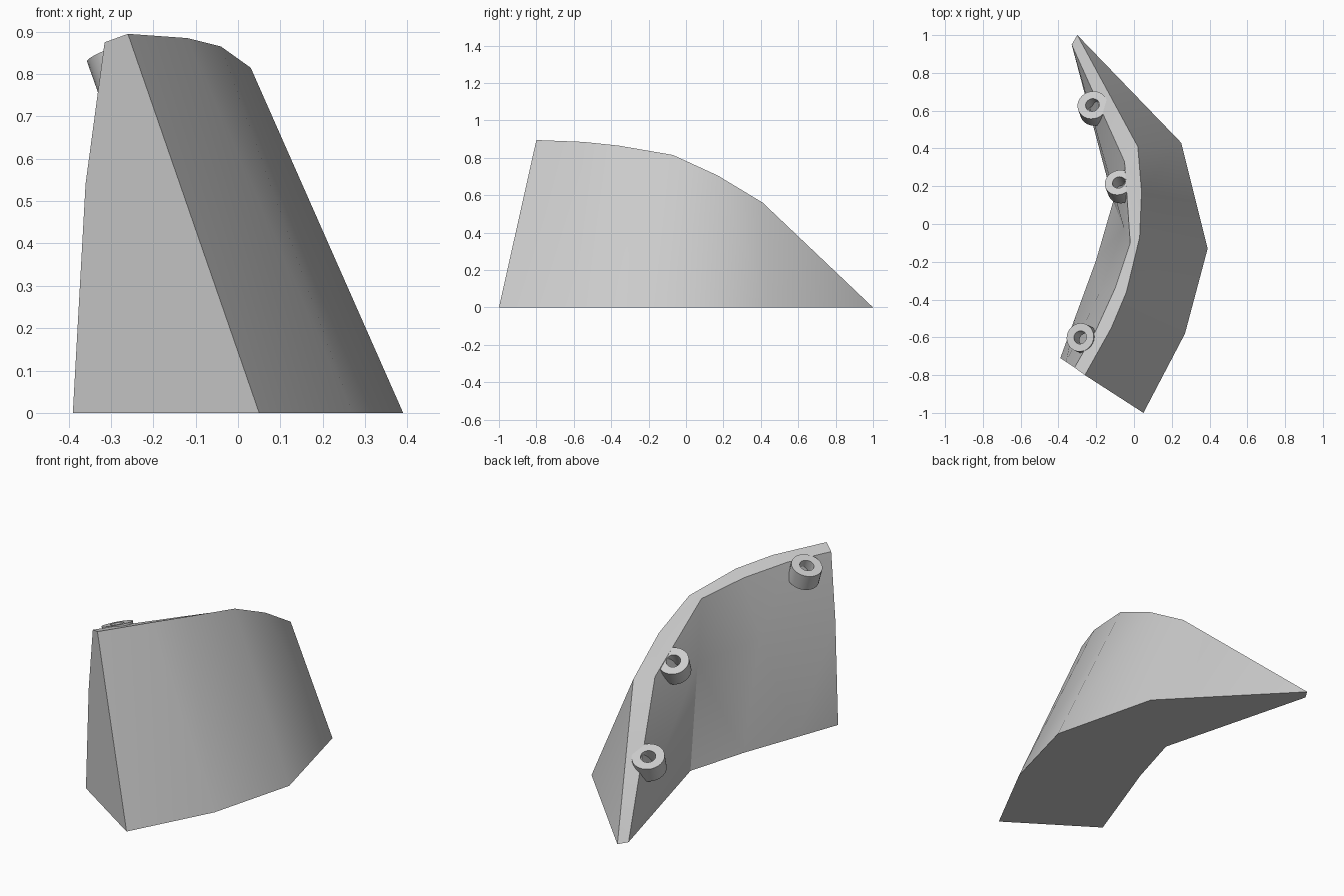
import bpy, bmesh, math
from mathutils import Vector, Matrix

cube = bpy.data.objects.get("Cube")
if cube:
    bpy.data.objects.remove(cube, do_unlink=True)

grey = bpy.data.materials.new("light_grey")
grey.use_nodes = True
color = (0.6, 0.6, 0.6, 1)
grey.diffuse_color = color
grey.node_tree.nodes["Principled BSDF"].inputs["Base Color"].default_value = color


def finish(name, bm, angle):
    bmesh.ops.recalc_face_normals(bm, faces=bm.faces)
    mesh = bpy.data.meshes.new(name)
    bm.to_mesh(mesh)
    bm.free()
    mesh.materials.append(grey)
    obj = bpy.data.objects.new(name, mesh)
    bpy.context.collection.objects.link(obj)
    bpy.ops.object.select_all(action="DESELECT")
    obj.select_set(True)
    bpy.context.view_layer.objects.active = obj
    bpy.ops.object.shade_smooth_by_angle(angle=math.radians(angle))
    return obj


def stitch(bm, a, b):
    """Join two edge lines with triangles along the shorter diagonals."""
    i = j = 0
    while i < len(a) - 1 or j < len(b) - 1:
        step_a = j == len(b) - 1 or (
            i < len(a) - 1
            and (a[i + 1].co - b[j].co).length <= (a[i].co - b[j + 1].co).length)
        tri = [a[i], b[j], a[i + 1] if step_a else b[j + 1]]
        if step_a:
            i += 1
        else:
            j += 1
        if len(set(tri)) == 3:
            bm.faces.new(tri)


# Curved tapering wall: edge lines run from the front end to the back tip
bm = bmesh.new()


def line(*points):
    return [bm.verts.new(p) for p in points]


outer_tip, inner_tip = line((-0.30, 1, 0), (-0.33, 0.95, 0))
outer_base = line((0.05, -1, 0), (0.27, -0.58, 0), (0.39, -0.13, 0),
                  (0.25, 0.43, 0)) + [outer_tip]
outer_rim = line((-0.26, -0.8, 0.895), (-0.12, -0.55, 0.885), (-0.04, -0.36, 0.865),
                 (0.03, -0.07, 0.815), (0.04, 0.17, 0.705),
                 (0.02, 0.41, 0.56)) + [outer_tip]
inner_rim = line((-0.315, -0.76, 0.875), (-0.2, -0.56, 0.865), (-0.1, -0.34, 0.84),
                 (-0.02, -0.1, 0.8), (-0.05, 0.33, 0.56)) + [inner_tip]
inner_mid = line((-0.36, -0.73, 0.54), (-0.18, -0.36, 0.53),
                 (-0.054, -0.02, 0.5)) + [inner_tip]
inner_base = line((-0.39, -0.71, 0), (-0.31, -0.49, 0), (-0.2, -0.19, 0),
                  (-0.11, 0.12, 0)) + [inner_tip]

stitch(bm, outer_base, outer_rim)
stitch(bm, outer_rim, inner_rim)
stitch(bm, inner_base, outer_base)
# Inner side folds at a corner, so stitch each half on its own
stitch(bm, inner_rim[:4], inner_mid[:3])
stitch(bm, inner_rim[3:], inner_mid[2:])
stitch(bm, inner_mid[:3], inner_base[:4])
stitch(bm, inner_mid[2:], inner_base[3:])
# Front end
bm.faces.new([inner_base[0], outer_base[0], outer_rim[0], inner_rim[0], inner_mid[0]])
finish("curved_wall", bm, 28)


# Mounting bosses: short tubes leaning off the inner rim
def boss(name, top, axis, radius, depth=0.09, sides=28):
    bm = bmesh.new()
    rings = []
    for r, z in ((radius, -depth), (radius, 0), (radius * 0.46, 0),
                 (radius * 0.46, -depth)):
        rings.append([bm.verts.new((r * math.cos(t), r * math.sin(t), z))
                      for t in (math.tau * k / sides for k in range(sides))])
    for n in range(4):
        a, b = rings[n], rings[(n + 1) % 4]
        for k in range(sides):
            m = (k + 1) % sides
            bm.faces.new((a[k], a[m], b[m], b[k]))
    turn = Vector(axis).to_track_quat("Z", "Y").to_matrix().to_4x4()
    bm.transform(Matrix.Translation(top) @ turn)
    finish(name, bm, 30)


boss("front_boss", (-0.285, -0.6, 0.855), (-0.33, 0.15, 0.93), 0.076)
boss("middle_boss", (-0.08, 0.22, 0.61), (-0.2, 0.5, 0.84), 0.076)
boss("back_boss", (-0.22, 0.63, 0.3), (-0.15, 0.4, 0.9), 0.08)
